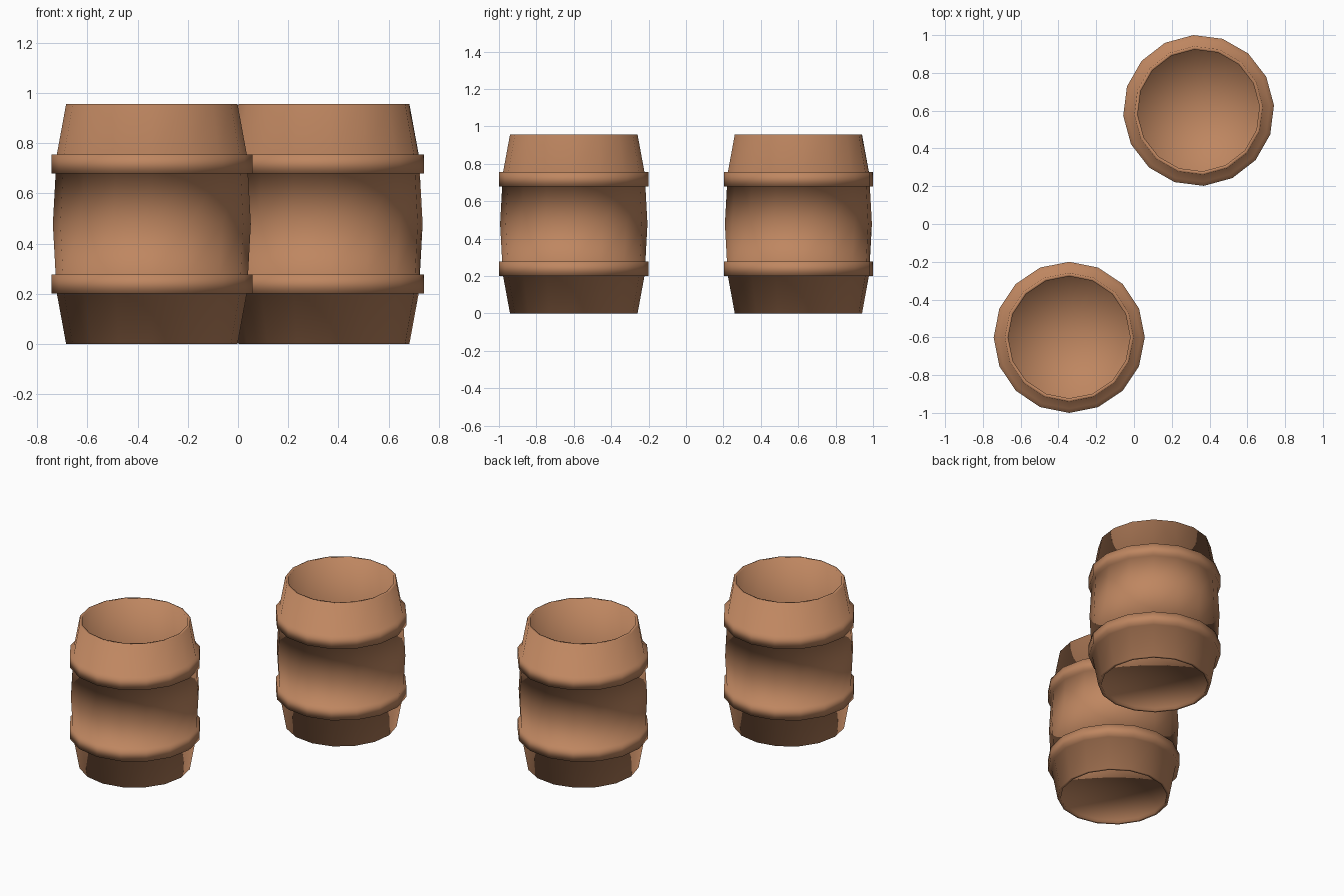
import bpy
import bmesh
from math import cos, sin, pi, radians

if "Cube" in bpy.data.objects:
    bpy.data.objects.remove(bpy.data.objects["Cube"], do_unlink=True)

SIDES = 16
HEIGHT = 0.957
WALL = 0.018

# Warm wood colour used throughout
wood = bpy.data.materials.new("warm wood")
wood.use_nodes = True
colour = (0.52, 0.24, 0.118, 1)
wood.diffuse_color = colour
shader = wood.node_tree.nodes["Principled BSDF"]
shader.inputs["Base Color"].default_value = colour
shader.inputs["Roughness"].default_value = 0.8


def barrel_profile():
    """Radius and height pairs from the underside, up the outside, down the inside."""
    rim, hoop, belly = 0.341, 0.4, 0.394
    lower = [(rim, 0), (0.378, 0.201), (hoop, 0.201), (hoop, 0.278), (0.383, 0.278)]
    upper = [(r, HEIGHT - z) for r, z in reversed(lower)]
    underside = [(0, WALL), (rim - WALL, WALL), (rim - WALL, 0)]
    inside = [(rim - WALL, HEIGHT), (belly - WALL, HEIGHT / 2),
              (rim - WALL, 0.05), (0, 0.05)]
    return underside + lower + [(belly, HEIGHT / 2)] + upper + inside


def make_barrel(name, x, y, turn):
    """Revolve the profile into an open barrel with raised hoops."""
    bm = bmesh.new()
    rings = []
    for r, z in barrel_profile():
        if r == 0:
            rings.append([bm.verts.new((0, 0, z))] * SIDES)
        else:
            angles = [2 * pi * i / SIDES for i in range(SIDES)]
            rings.append([bm.verts.new((r * cos(a), r * sin(a), z)) for a in angles])
    for low, high in zip(rings, rings[1:]):
        for i in range(SIDES):
            j = (i + 1) % SIDES
            corners = [low[i], low[j], high[j], high[i]]
            bm.faces.new(list(dict.fromkeys(corners))).smooth = True
    bmesh.ops.recalc_face_normals(bm, faces=bm.faces)
    mesh = bpy.data.meshes.new(name)
    bm.to_mesh(mesh)
    bm.free()
    mesh.materials.append(wood)
    barrel = bpy.data.objects.new(name, mesh)
    barrel.location = (x, y, 0)
    barrel.rotation_euler.z = radians(turn)
    bpy.context.collection.objects.link(barrel)


# Two matching barrels, the back one slightly turned
make_barrel("front_barrel", -0.343, -0.6, 0)
make_barrel("back_barrel", 0.342, 0.601, 4)
